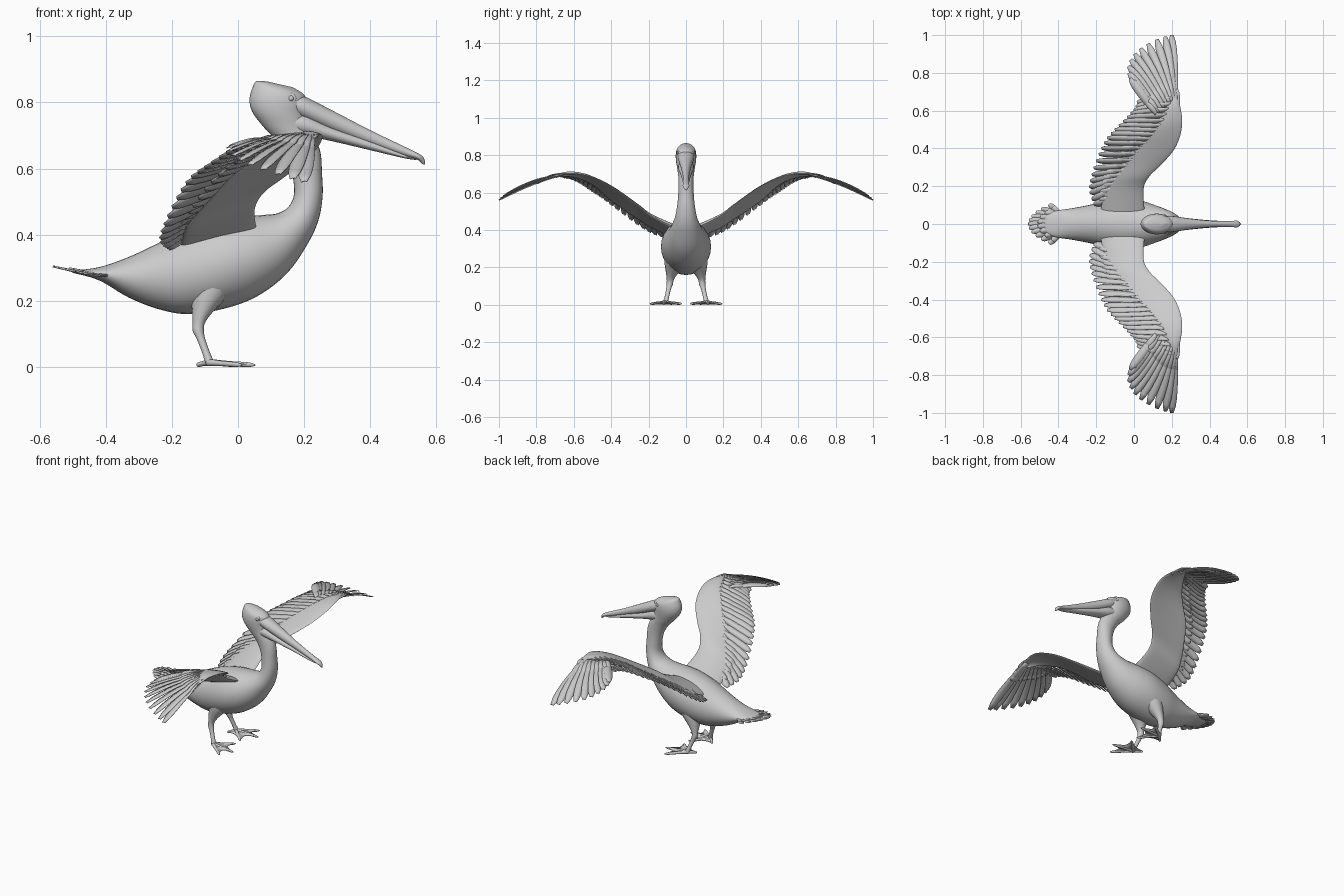
import bpy, bmesh, math
from mathutils import Vector as V

if "Cube" in bpy.data.objects:
    bpy.data.objects.remove(bpy.data.objects["Cube"])

X, Y, Z = V((1, 0, 0)), V((0, 1, 0)), V((0, 0, 1))


def spline(pts, t):
    """Catmull-Rom through a list of equal-length tuples, t in 0..1."""
    f = max(0, min(1, t)) * (len(pts) - 1)
    i = min(int(f), len(pts) - 2)
    u = f - i
    q = [pts[max(0, min(len(pts) - 1, i + k))] for k in (-1, 0, 1, 2)]
    return [0.5 * (2 * b + (c - a) * u + (2 * a - 5 * b + 4 * c - d) * u * u
                   + (3 * b - a - 3 * c + d) * u ** 3) for a, b, c, d in zip(*q)]


def finish(name, bm, mirror=False, thick=0, angle=50):
    bmesh.ops.recalc_face_normals(bm, faces=bm.faces)
    me = bpy.data.meshes.new(name)
    bm.to_mesh(me)
    bm.free()
    ob = bpy.data.objects.new(name, me)
    bpy.context.collection.objects.link(ob)
    bpy.ops.object.select_all(action='DESELECT')
    ob.select_set(True)
    bpy.context.view_layer.objects.active = ob
    bpy.ops.object.shade_smooth_by_angle(angle=math.radians(angle))
    if thick:
        m = ob.modifiers.new("thickness", 'SOLIDIFY')
        m.thickness, m.offset = thick, 0
    if mirror:
        m = ob.modifiers.new("mirror", 'MIRROR')
        m.use_axis = (False, True, False)
    return ob


def add_loft(bm, secs, normal, n=28, steps=6, bow=0):
    """Elliptical rings spanning A-B, half-width w along normal."""
    rings, total = [], (len(secs) - 1) * steps
    for k in range(total + 1):
        s = spline(secs, k / total)
        a, b, w = V(s[0:3]), V(s[3:6]), max(s[6], 0.001)
        ring = []
        for j in range(n):
            c, d = math.cos(2 * math.pi * j / n), math.sin(2 * math.pi * j / n)
            ring.append(bm.verts.new((a + b) / 2 + (a - b) / 2 * c
                                     + normal * (w * d + bow * (1 - c * c))))
        rings.append(ring)
    for r, s in zip(rings, rings[1:]):
        for j in range(n):
            bm.faces.new((r[j], r[(j + 1) % n], s[(j + 1) % n], s[j]))
    bm.faces.new(rings[0])
    bm.faces.new(rings[-1][::-1])


def profile_loft(name, secs):
    """Sections (top x, top z, bottom x, bottom z, half-width) in the side plane."""
    bm = bmesh.new()
    add_loft(bm, [(a, 0, b, c, 0, d, w) for a, b, c, d, w in secs], Y)
    return finish(name, bm)


def add_tube(bm, pts, axis, normal):
    """Round limb through (x, y, z, radius) points."""
    secs = [(*(V(p[:3]) + axis * p[3]), *(V(p[:3]) - axis * p[3]), p[3]) for p in pts]
    add_loft(bm, secs, normal, n=16, steps=4)


SHAPE = (.45, .6, .72, .83, .92, .98, 1, .97, .82, .4)


def add_feather(bm, root, tip, width, span, bow=0.01, tilt=0.15):
    """Blunt vane with a raised shaft, its width lying along span."""
    root, tip = V(root), V(tip)
    d = (tip - root).normalized()
    side = (span - d * span.dot(d)).normalized()
    up = side.cross(d)
    if up.z < 0:
        up = -up
    side = (side + up * tilt).normalized()
    rows = []
    for i, s in enumerate(SHAPE):
        u = i / (len(SHAPE) - 1)
        c = root.lerp(tip, u) + up * bow * math.sin(math.pi * u)
        w = side * width * s / 2
        rows.append([bm.verts.new(p) for p in (c - w, c + up * width * .06, c + w)])
    for r, s in zip(rows, rows[1:]):
        for j in (0, 1):
            bm.faces.new((r[j], r[j + 1], s[j + 1], s[j]))


# Body, neck and head in one sweep from tail to crown
profile_loft("body_neck_head", [
    (-.50, .292, -.50, .285, .03), (-.42, .302, -.42, .262, .068),
    (-.33, .333, -.33, .21, .083), (-.24, .375, -.24, .175, .10),
    (-.14, .42, -.15, .16, .123), (-.05, .445, -.04, .177, .134),
    (.02, .455, .06, .215, .123), (.08, .46, .15, .285, .098),
    (.12, .465, .215, .38, .076), (.15, .482, .245, .45, .06),
    (.168, .515, .256, .52, .049), (.168, .56, .254, .585, .043),
    (.155, .62, .25, .645, .04), (.125, .675, .235, .69, .041),
    (.078, .725, .215, .725, .046), (.043, .772, .205, .76, .053),
    (.035, .81, .205, .79, .055), (.044, .845, .205, .812, .05),
    (.056, .864, .195, .828, .036), (.09, .863, .165, .846, .012)])

# Long bill: hooked upper half and pouched lower half
profile_loft("upper_bill", [
    (.15, .835, .14, .77, .035), (.20, .819, .19, .753, .042),
    (.30, .768, .285, .714, .029), (.40, .716, .39, .677, .018),
    (.50, .668, .495, .641, .015), (.545, .646, .54, .628, .018),
    (.562, .632, .552, .619, .011), (.566, .612, .560, .612, .003)])
profile_loft("lower_bill_pouch", [
    (.13, .77, .13, .71, .040), (.20, .766, .20, .698, .042),
    (.28, .728, .27, .686, .032), (.40, .684, .39, .658, .020),
    (.50, .644, .50, .632, .014), (.54, .63, .54, .626, .006)])

# Eyes with a skin ring
bm = bmesh.new()
bmesh.ops.create_uvsphere(bm, u_segments=16, v_segments=10, radius=.009)
bmesh.ops.translate(bm, verts=bm.verts, vec=(.16, .043, .812))
add_tube(bm, [(.16, .036, .812, .017), (.16, .043, .812, .015), (.16, .045, .812, .009)], X, Z)
finish("eyes", bm, mirror=True)

# Wing arms: loft between leading edge and covert trailing edge
LEAD = [(.06, .03, .40), (.05, .18, .475), (.08, .25, .53), (.14, .31, .575),
        (.21, .39, .63), (.245, .47, .67), (.255, .55, .697), (.243, .63, .703),
        (.225, .70, .688)]
TRAIL = [(-.18, .03, .35), (-.16, .18, .412), (-.13, .25, .455), (-.09, .32, .50),
         (-.03, .41, .565), (.04, .47, .62), (.10, .53, .66), (.155, .61, .685),
         (.20, .68, .685)]
THICK = (.025, .018, .014, .012, .011, .010, .009, .008, .004)
bm = bmesh.new()
add_loft(bm, [(*a, *b, w) for a, b, w in zip(LEAD, TRAIL, THICK)], Z, bow=.010)
finish("wing_arms", bm, mirror=True)

# Secondary flight feathers with a shorter covert row on top, swept inwards
TIPS = [(-.21, .10, .355), (-.235, .18, .38), (-.22, .27, .435), (-.185, .37, .51),
        (-.145, .45, .57), (-.09, .51, .61), (-.03, .57, .65), (.01, .62, .672),
        (.02, .68, .68)]
long_bm, short_bm = bmesh.new(), bmesh.new()
N = 21
for i in range(N):
    t = .09 + .91 * i / (N - 1)
    s = t - .08
    lead, trail, tip = V(spline(LEAD, t)), V(spline(TRAIL, t)), V(spline(TIPS, s))
    span = (V(spline(TIPS, s + .05)) - V(spline(TIPS, s - .05))).normalized()
    add_feather(long_bm, lead.lerp(trail, .7) + Z * .008, tip, .040, span, bow=.006)
    add_feather(short_bm, lead.lerp(trail, .65) + Z * .013, trail.lerp(tip, .35) + Z * .006,
                .034, span, bow=.004)
finish("secondary_feathers", long_bm, mirror=True, thick=.003)
finish("secondary_coverts", short_bm, mirror=True, thick=.003)

# Primary flight feathers fanning from the wrist, with coverts
HAND = [(.12, .58, .685), (.16, .62, .693), (.20, .65, .698), (.222, .655, .696)]
FAN = [(-.02, .77, .67), (-.03, .83, .655), (-.005, .89, .63), (.05, .94, .605),
       (.13, .98, .58), (.20, 1.0, .56)]
long_bm, short_bm = bmesh.new(), bmesh.new()
N = 10
for i in range(N):
    t = i / (N - 1)
    root, tip = V(spline(HAND, t)), V(spline(FAN, t))
    span = (tip - root).cross(Z).normalized()
    add_feather(long_bm, root, tip, .046, span, bow=.012)
    add_feather(short_bm, root + Z * .006, root.lerp(tip, .4) + Z * .006, .034, span)
add_feather(short_bm, (.235, .60, .70), (.228, .715, .692), .025, X, bow=.004)
finish("primary_feathers", long_bm, mirror=True, thick=.003)
finish("primary_coverts", short_bm, mirror=True, thick=.003)

# Tail fan: long feathers and a shorter upper layer
bm = bmesh.new()
for count, reach, z in ((11, 1, 0), (8, .72, .006)):
    for i in range(count):
        s = 2 * i / (count - 1) - 1
        root = V((-.385, s * .045, .279 + z))
        tip = V((-.56 + .11 * s * s, s * .105, .304 - .025 * s * s))
        add_feather(bm, root, root.lerp(tip, reach), .034, Y, bow=-.004, tilt=.12)
finish("tail_feathers", bm, thick=.003)

# Legs: feathered thigh, knee and shank
bm = bmesh.new()
add_tube(bm, [(-.06, .035, .29, .082), (-.082, .053, .225, .062), (-.106, .074, .17, .033),
              (-.118, .084, .135, .019), (-.12, .087, .11, .017), (-.112, .093, .085, .013),
              (-.097, .102, .045, .012), (-.085, .11, .012, .014)], X, Y)
finish("legs", bm, mirror=True)

# Feet: four toes with claws, joined by a web with scalloped edges
HEEL = V((-.09, .11, .014))
TOES = [(-.125, .072), (.0, .022), (.053, .12), (.012, .193)]
bm = bmesh.new()
for x, y in TOES:
    d = V((x, y, .006)) - HEEL
    side = d.cross(Z).normalized()
    add_tube(bm, [(*(HEEL + d * u), r) for u, r in
                  ((0, .011), (.4, .008), (.75, .0075), (.9, .006), (1, .0015))], Z, side)
finish("toes", bm, mirror=True)
bm = bmesh.new()
for (x0, y0), (x1, y1) in zip(TOES, TOES[1:]):
    a, b = HEEL.lerp(V((x0, y0, .008)), .92), HEEL.lerp(V((x1, y1, .008)), .92)
    edge = [bm.verts.new(a.lerp(b, k / 8).lerp(HEEL, .28 * math.sin(math.pi * k / 8)))
            for k in range(9)]
    h = bm.verts.new(HEEL)
    for p, q in zip(edge, edge[1:]):
        bm.faces.new((h, p, q))
finish("foot_webs", bm, mirror=True, thick=.005)
